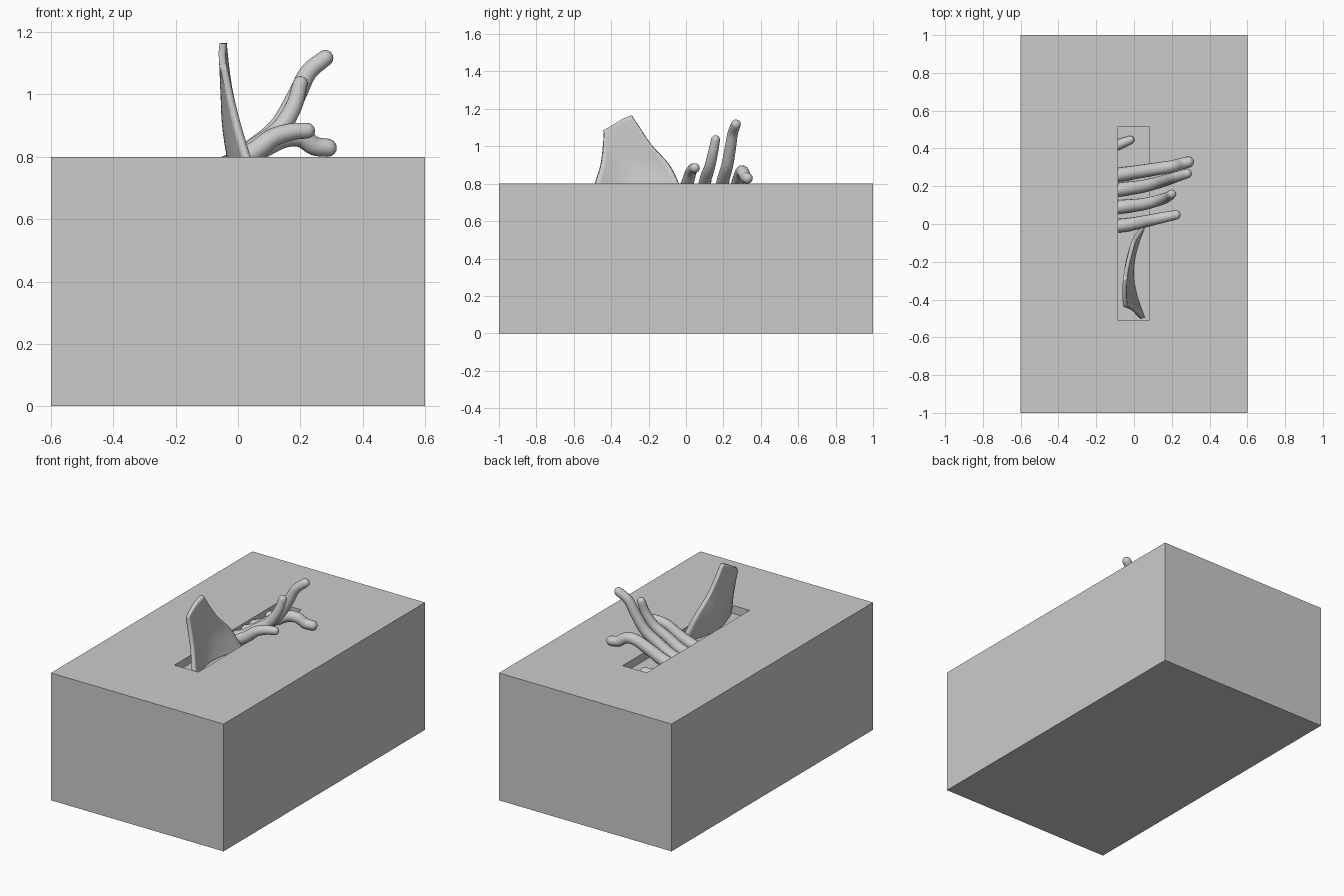
import bpy, math
from mathutils import Vector

if "Cube" in bpy.data.objects:
    bpy.data.objects.remove(bpy.data.objects["Cube"])


def make_mesh(name, verts, faces, smooth=False):
    me = bpy.data.meshes.new(name)
    me.from_pydata(verts, [], faces)
    me.update()
    ob = bpy.data.objects.new(name, me)
    bpy.context.collection.objects.link(ob)
    if smooth:
        me.polygons.foreach_set("use_smooth", [True] * len(me.polygons))
    return ob


def catmull(pts, t):
    # pts: list of Vectors, t in 0..len-1
    i = min(int(t), len(pts) - 2)
    u = t - i
    p1, p2 = pts[i], pts[i + 1]
    p0 = pts[i - 1] if i > 0 else p1 * 2 - p2
    p3 = pts[i + 2] if i + 2 < len(pts) else p2 * 2 - p1
    return 0.5 * (2 * p1 + (p2 - p0) * u + (2 * p0 - 5 * p1 + 4 * p2 - p3) * u * u
                  + (3 * p1 - p0 - 3 * p2 + p3) * u ** 3)


# Box with a slot recessed in its top: four stacked rectangles bridged together
def rect(x0, x1, y0, y1, z):
    return [(x0, y0, z), (x1, y0, z), (x1, y1, z), (x0, y1, z)]


rings = [rect(-.6, .6, -1, 1, 0), rect(-.6, .6, -1, 1, .8),
         rect(-.085, .08, -.51, .515, .8), rect(-.085, .08, -.51, .515, .75)]
verts = [v for r in rings for v in r]
faces = [(3, 2, 1, 0), (12, 13, 14, 15)]
for k in range(3):
    for i in range(4):
        j = (i + 1) % 4
        faces.append((4 * k + i, 4 * k + j, 4 * k + 4 + j, 4 * k + 4 + i))
make_mesh("box", verts, faces)


# Tissue: a curved sheet; each row is z, front y, back y, end x, bow in x
rows = [Vector(r) for r in [
    (.74, -.50, -.01, .050, .06),
    (.80, -.485, -.04, .030, .055),
    (.90, -.455, -.09, .000, .04),
    (1.00, -.443, -.18, -.025, .02),
    (1.08, -.440, -.235, -.038, .01),
    (1.165, -.440, -.29, -.047, .004)]]
NU, NV = 16, 20
verts, faces = [], []
for j in range(NV + 1):
    z, y0, y1, xe, bow = catmull(rows, j / NV * (len(rows) - 1))
    for i in range(NU + 1):
        u = i / NU
        drop = .085 * (1 - u) ** 1.3 * (j / NV) ** 5   # slanted top edge
        verts.append((xe - bow * math.sin(math.pi * u), y0 + (y1 - y0) * u, z - drop))
for j in range(NV):
    for i in range(NU):
        a = j * (NU + 1) + i
        faces.append((a, a + 1, a + NU + 2, a + NU + 1))
tissue = make_mesh("tissue", verts, faces)
mod = tissue.modifiers.new("thickness", 'SOLIDIFY')
mod.thickness = .022
mod.offset = 0
bpy.context.view_layer.objects.active = tissue
tissue.select_set(True)
bpy.ops.object.shade_smooth_by_angle(angle=math.radians(40))


# Fingers: tapered tubes with rounded tips
def finger(name, pts, r0, r1, sides=16, steps=36):
    pts = [Vector(p) for p in pts]
    n = len(pts) - 1
    spine = [catmull(pts, n * k / steps) for k in range(steps + 1)]
    radii = [r0 + (r1 - r0) * k / steps for k in range(steps + 1)]
    tip_dir = (spine[-1] - spine[-2]).normalized()
    end = spine[-1]
    for k in range(1, 6):
        a = math.radians(17 * k)
        spine.append(end + tip_dir * r1 * math.sin(a))
        radii.append(r1 * math.cos(a))
    verts, faces = [], []
    for k, p in enumerate(spine):
        d = (spine[min(k + 1, len(spine) - 1)] - spine[max(k - 1, 0)]).normalized()
        s = Vector((0, 1, 0))
        s = (s - d * s.dot(d)).normalized()
        t = d.cross(s)
        for i in range(sides):
            a = 2 * math.pi * i / sides
            verts.append(p + (s * math.cos(a) + t * math.sin(a)) * radii[k])
    m = len(spine)
    for k in range(m - 1):
        for i in range(sides):
            j = (i + 1) % sides
            faces.append((k * sides + i, k * sides + j,
                          (k + 1) * sides + j, (k + 1) * sides + i))
    faces.append(tuple(reversed(range(sides))))
    faces.append(tuple(range((m - 1) * sides, m * sides)))
    make_mesh(name, verts, faces, smooth=True)


finger("little_finger", [(-.13, -.012, .735), (-.04, -.005, .765), (.05, .012, .815),
                         (.11, .025, .86), (.17, .038, .88), (.222, .048, .884)], .038, .025)
finger("ring_finger", [(-.13, .085, .735), (-.03, .095, .77), (.05, .105, .825),
                       (.13, .125, .885), (.178, .143, .96), (.2, .158, 1.035)], .038, .024)
finger("middle_finger", [(-.13, .175, .735), (-.03, .188, .77), (.05, .2, .825),
                         (.13, .22, .895), (.185, .237, .99), (.225, .25, 1.07),
                         (.28, .267, 1.117)], .038, .026)
finger("index_finger", [(-.13, .255, .735), (-.03, .268, .77), (.06, .282, .82),
                        (.14, .295, .86), (.2, .305, .863), (.245, .318, .835),
                        (.288, .328, .829)], .038, .029)
finger("thumb", [(-.15, .40, .735), (-.085, .42, .755), (-.02, .445, .765)], .035, .022)
